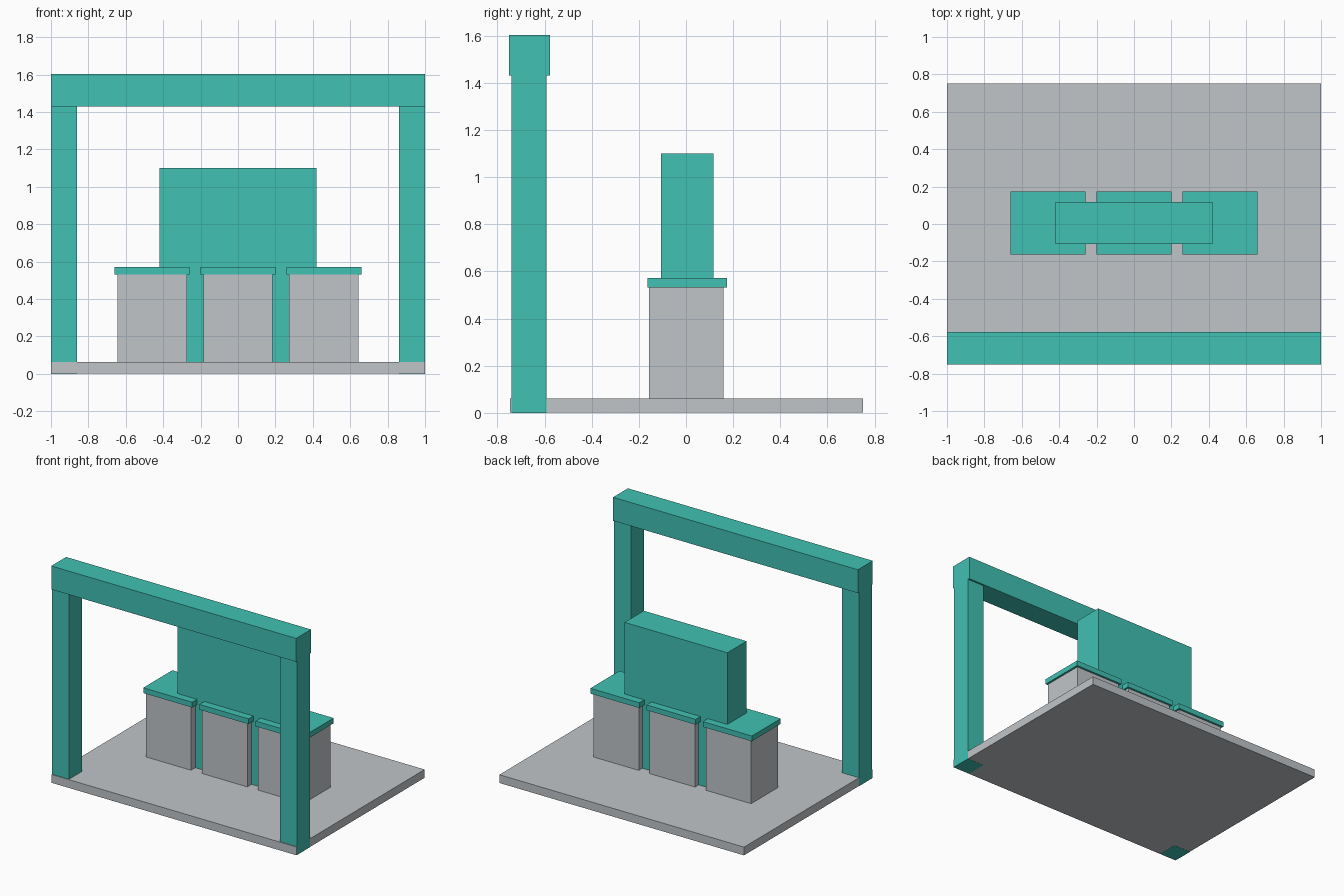
import bpy
import bmesh
from mathutils import Vector

if "Cube" in bpy.data.objects:
    bpy.data.objects.remove(bpy.data.objects["Cube"])


def material(name, rgb):
    m = bpy.data.materials.new(name)
    m.diffuse_color = (*rgb, 1.0)
    m.use_nodes = True
    m.node_tree.nodes["Principled BSDF"].inputs["Base Color"].default_value = m.diffuse_color
    return m


teal = material("teal", (0.053, 0.533, 0.451))
grey = material("light grey", (0.527, 0.558, 0.584))


def box(name, x, y, z, mat):
    """Box from its (min, max) extents on each axis."""
    lo, hi = Vector((x[0], y[0], z[0])), Vector((x[1], y[1], z[1]))
    bm = bmesh.new()
    bmesh.ops.create_cube(bm, size=1)
    for v in bm.verts:
        v.co = (lo + hi) / 2 + v.co * (hi - lo)
    mesh = bpy.data.meshes.new(name)
    bm.to_mesh(mesh)
    bm.free()
    mesh.materials.append(mat)
    obj = bpy.data.objects.new(name, mesh)
    bpy.context.collection.objects.link(obj)
    return obj


# Ground slab, a hair inside the posts so their outer faces show
box("base_slab", (-0.999, 0.999), (-0.747, 0.75), (0.001, 0.062), grey)

# Gate frame along the front edge
for side, x in (("left", (-1.0, -0.861)), ("right", (0.861, 1.0))):
    box(side + "_post", x, (-0.741, -0.591), (0.0, 1.43), teal)
box("top_beam", (-1.0, 1.0), (-0.75, -0.577), (1.43, 1.603), teal)

# Tall central panel, running down through the pedestals
box("central_panel", (-0.42, 0.42), (-0.107, 0.117), (0.001, 1.1), teal)

# Three pedestals with overhanging caps
for side, cx in (("left", -0.459), ("middle", 0.0), ("right", 0.459)):
    box(side + "_pedestal", (cx - 0.185, cx + 0.185), (-0.156, 0.159), (0.062, 0.532), grey)
    box(side + "_cap", (cx - 0.2, cx + 0.2), (-0.164, 0.174), (0.532, 0.571), teal)
